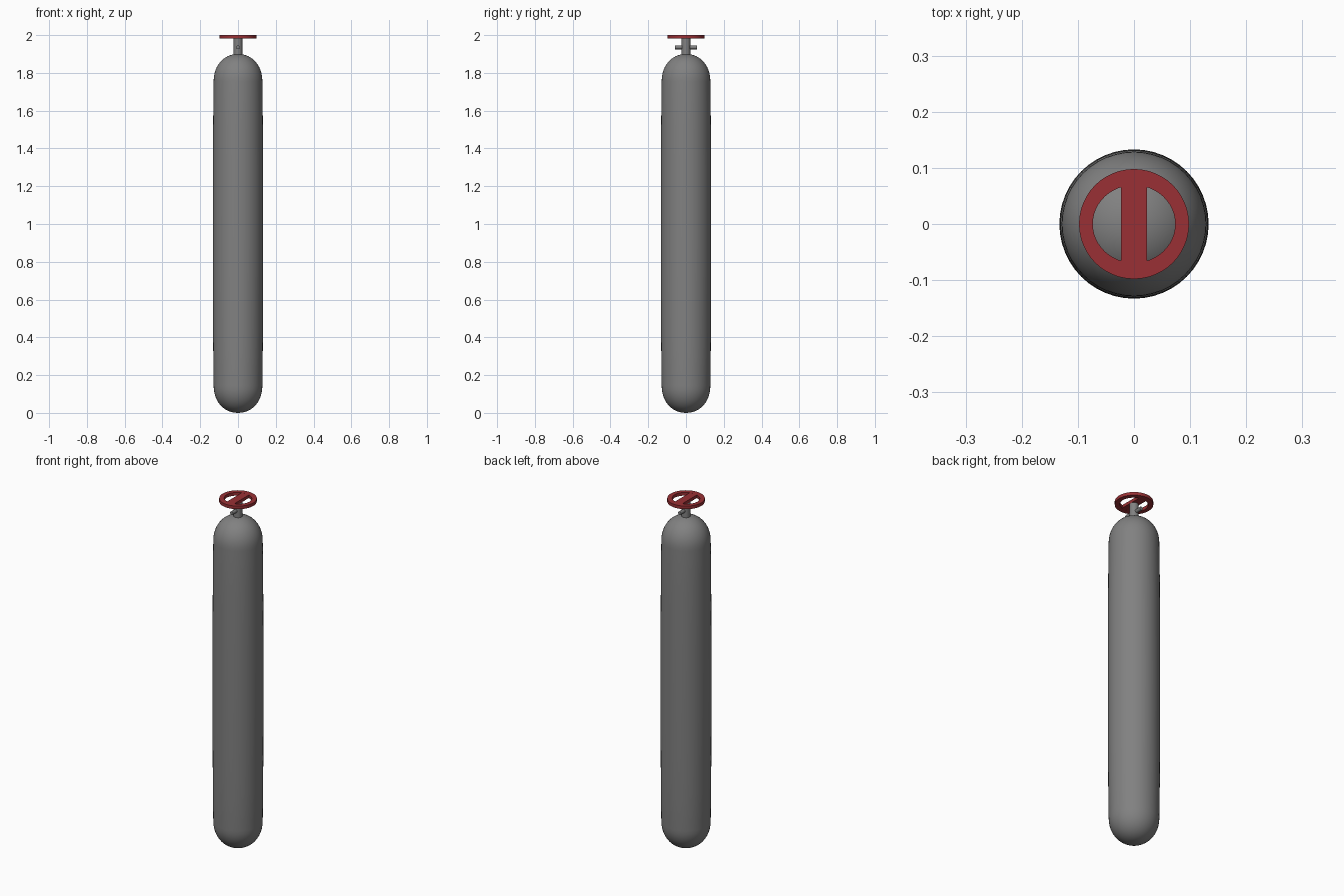
import bpy, bmesh, math
from mathutils import Matrix

if "Cube" in bpy.data.objects:
    bpy.data.objects.remove(bpy.data.objects["Cube"])


def material(name, rgb):
    mat = bpy.data.materials.new(name)
    mat.diffuse_color = (*rgb, 1)
    mat.use_nodes = True
    mat.node_tree.nodes["Principled BSDF"].inputs["Base Color"].default_value = mat.diffuse_color
    return mat


RED = material("wheel_red", (0.32, 0.03, 0.035))
GREY = material("dark_grey", (0.22, 0.22, 0.22))


def finish(name, bm, mat):
    bmesh.ops.recalc_face_normals(bm, faces=bm.faces)
    me = bpy.data.meshes.new(name)
    bm.to_mesh(me)
    bm.free()
    me.materials.append(mat)
    ob = bpy.data.objects.new(name, me)
    bpy.context.collection.objects.link(ob)
    bpy.context.view_layer.objects.active = ob
    ob.select_set(True)
    bpy.ops.object.shade_smooth_by_angle(angle=math.radians(35))
    ob.select_set(False)
    return ob


def lathe(profile, segs, closed=False):
    """Revolve (radius, z) points around z."""
    bm = bmesh.new()
    verts = [bm.verts.new((r, 0, z)) for r, z in profile]
    pairs = list(zip(verts, verts[1:]))
    if closed:
        pairs.append((verts[-1], verts[0]))
    edges = [bm.edges.new(p) for p in pairs]
    bmesh.ops.spin(bm, geom=verts + edges, cent=(0, 0, 0), axis=(0, 0, 1),
                   angle=math.tau, steps=segs, use_duplicate=False)
    bmesh.ops.remove_doubles(bm, verts=bm.verts, dist=1e-5)
    return bm


def cylinder(name, r, depth, matrix, segs=24):
    bm = bmesh.new()
    bmesh.ops.create_cone(bm, cap_ends=True, segments=segs, radius1=r,
                          radius2=r, depth=depth, matrix=matrix)
    finish(name, bm, GREY)


# Tank body: rounded ends and a very slightly bulging wall
R_END, R_MID, CAP, TOP = 0.129, 0.133, 0.145, 1.90
N = 12
bottom = [(R_END * math.sin(i / N * math.pi / 2) ** 0.95,
           CAP * (1 - math.cos(i / N * math.pi / 2) ** 0.95)) for i in range(N + 1)]
wall = [(R_END + (R_MID - R_END) * math.sin(math.pi * i / 8) ** 0.6,
         CAP + (TOP - 2 * CAP) * i / 8) for i in range(1, 8)]
top = [(r, TOP - z) for r, z in reversed(bottom)]
finish("tank_body", lathe(bottom + wall + top, 48), GREY)

# Valve stem and the outlet pipe crossing it front to back
cylinder("valve_stem", 0.023, 0.115, Matrix.Translation((0, 0, 1.9375)))
cylinder("outlet_pipe", 0.010, 0.116,
         Matrix.Translation((0, 0, 1.935)) @ Matrix.Rotation(math.pi / 2, 4, 'X'), 16)

# Hand wheel: flat rim with a slightly oval opening
z0, z1 = 1.982, 2.0
bm = lathe([(0.0735, z0), (0.098, z0), (0.098, z1), (0.0735, z1)], 48, closed=True)
for v in bm.verts:
    if v.co.xy.length < 0.08:
        v.co.y *= 0.94
finish("wheel_rim", bm, RED)

# One wide spoke across the wheel
bm = bmesh.new()
bmesh.ops.create_cube(bm, size=1, matrix=Matrix.Translation((0, 0, (z0 + z1) / 2))
                      @ Matrix.Diagonal((0.046, 0.15, z1 - z0 - 0.0004, 1)))
finish("wheel_spoke", bm, RED)
